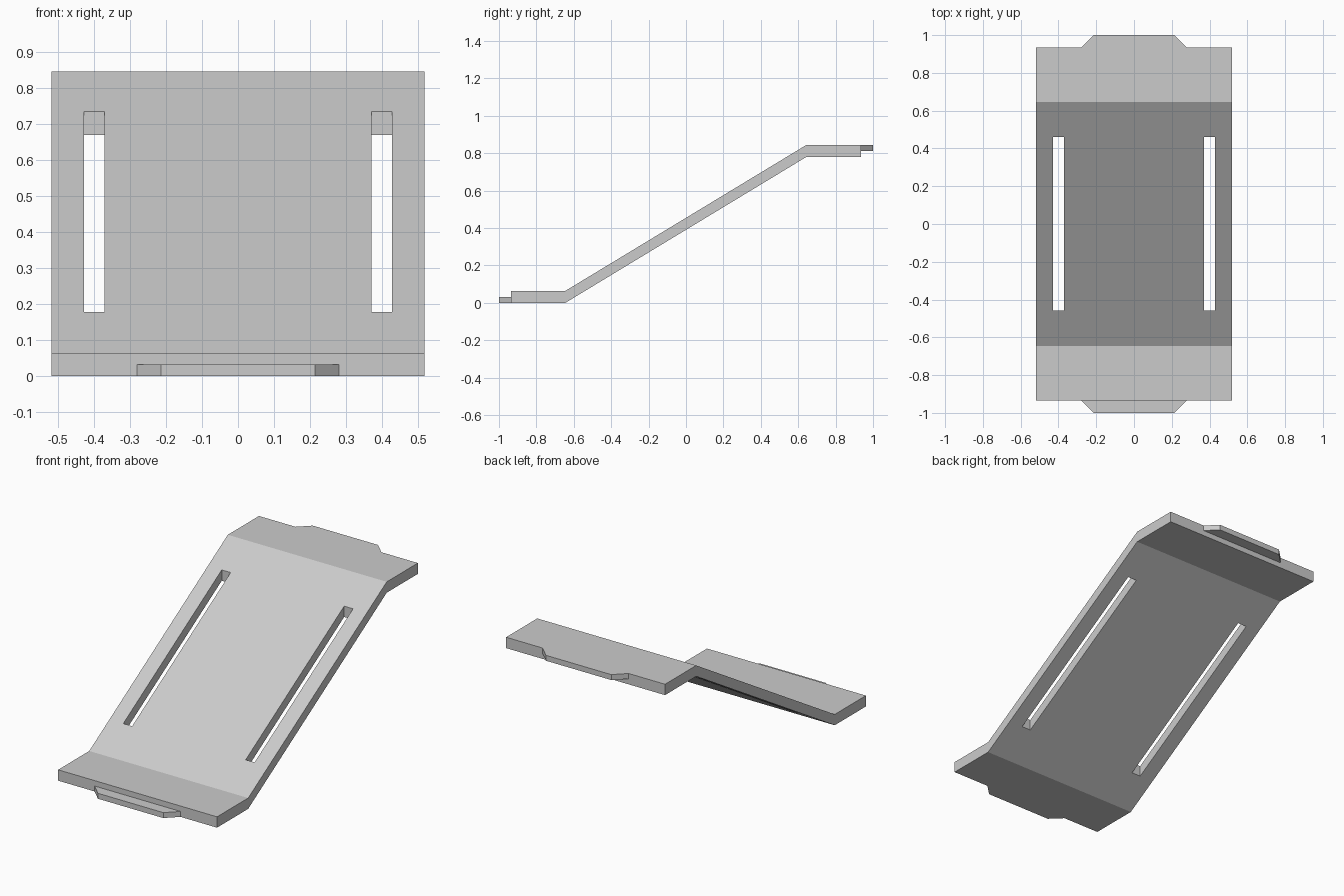
import bpy
import bmesh
from mathutils import Vector

cube = bpy.data.objects.get("Cube")
if cube:
    bpy.data.objects.remove(cube, do_unlink=True)

THICK = 0.06
HALF_W = 0.518
TOP = 0.845
BEND = 0.645
END = 0.935

grey = bpy.data.materials.new("light grey")
grey.use_nodes = True
colour = (0.6, 0.6, 0.6, 1)
grey.diffuse_color = colour
grey.node_tree.nodes["Principled BSDF"].inputs["Base Color"].default_value = colour


def finish(name, bm, depth):
    """Thicken a sheet straight down and turn it into an object."""
    result = bmesh.ops.extrude_face_region(bm, geom=bm.faces[:], use_keep_orig=True)
    lower = [g for g in result["geom"] if isinstance(g, bmesh.types.BMVert)]
    bmesh.ops.translate(bm, verts=lower, vec=Vector((0, 0, -depth)))
    bmesh.ops.recalc_face_normals(bm, faces=bm.faces[:])
    mesh = bpy.data.meshes.new(name)
    bm.to_mesh(mesh)
    bm.free()
    mesh.materials.append(grey)
    obj = bpy.data.objects.new(name, mesh)
    bpy.context.collection.objects.link(obj)


def top_height(y):
    t = min(max((y + BEND) / (2 * BEND), 0), 1)
    return THICK + 0.004 + t * (TOP - THICK - 0.004)


# Bent plate: a sheet with two open slots in the slope
xs = [-HALF_W, -0.428, -0.37, 0.37, 0.428, HALF_W]
ys = [-END, -BEND, -0.457, 0.46, BEND, END]
bm = bmesh.new()
grid = [[bm.verts.new((x, y, top_height(y))) for x in xs] for y in ys]
for j in range(len(ys) - 1):
    for i in range(len(xs) - 1):
        if j == 2 and i in (1, 3):
            continue
        bm.faces.new((grid[j][i], grid[j][i + 1], grid[j + 1][i + 1], grid[j + 1][i]))
finish("bent_plate", bm, THICK + 0.004)


# Tapered locating tabs, half the plate thickness
def tab(name, side, z_top):
    bm = bmesh.new()
    outline = [(-0.28, END), (-0.213, 1), (0.213, 1), (0.28, END)]
    bm.faces.new([bm.verts.new((x, side * y, z_top)) for x, y in outline])
    finish(name, bm, 0.032)


tab("front_tab", -1, 0.032)
tab("back_tab", 1, TOP)
